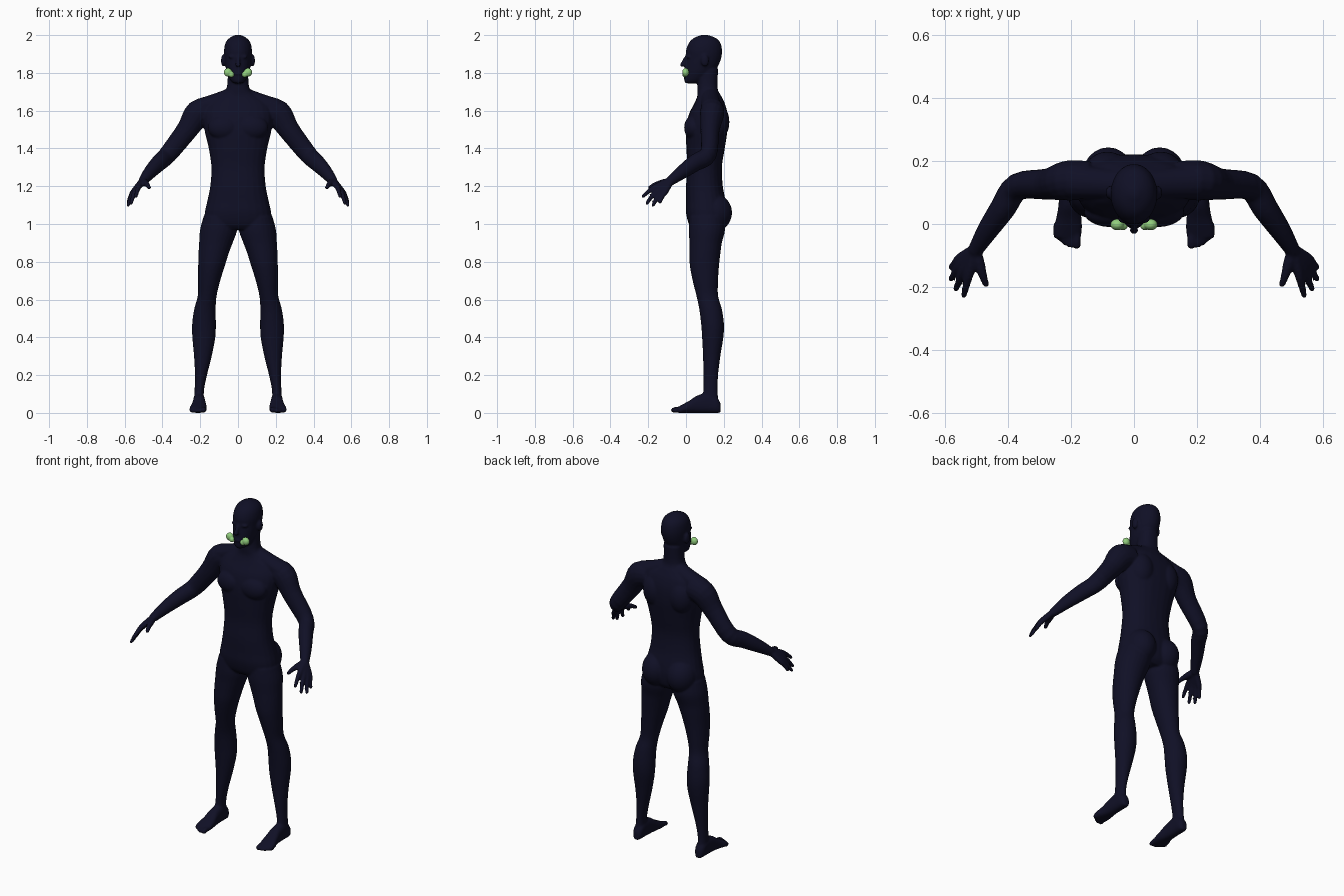
import bpy, bmesh, math
from mathutils import Vector, Matrix

BOTH = (1, -1)


def material(name, rgb):
    m = bpy.data.materials.new(name)
    m.diffuse_color = (*rgb, 1)
    return m


navy = material("dark navy skin", (0.005, 0.005, 0.019))
green = material("light green", (0.29, 0.62, 0.21))


def spline(rows, steps=4):
    """Smooth interpolation through rows of numbers."""
    out = []
    for i in range(len(rows) - 1):
        a, b, c, d = (rows[max(i - 1, 0)], rows[i], rows[i + 1],
                      rows[min(i + 2, len(rows) - 1)])
        for s in range(steps):
            t = s / steps
            out.append([q + 0.5 * t * (r - p + t * (2*p - 5*q + 4*r - w
                        + t * (3*(q - r) + w - p)))
                        for p, q, r, w in zip(a, b, c, d)])
    return out + [list(rows[-1])]


def loft(bm, rings, sides=(1,), power=1.0, n=24):
    """Closed skin over rings of (centre, half axis, half axis)."""
    def sp(v):
        return math.copysign(abs(v) ** power, v)
    for s in sides:
        loops = []
        for c, u, v in rings:
            loop = []
            for k in range(n):
                a = 2 * math.pi * k / n
                p = c + u * sp(math.cos(a)) + v * sp(math.sin(a))
                loop.append(bm.verts.new((s * p.x, p.y, p.z)))
            loops.append(loop)
        for a, b in zip(loops, loops[1:]):
            for k in range(n):
                bm.faces.new((a[k], a[(k+1) % n], b[(k+1) % n], b[k]))
        bm.faces.new(loops[0])
        bm.faces.new(loops[-1])


def stack(bm, rows, sides=(1,), power=1.0):
    """Horizontal sections: z, centre x, half width, front y, back y."""
    loft(bm, [(Vector((cx, (f + b) / 2, z)), Vector((rx, 0, 0)),
               Vector((0, (b - f) / 2, 0)))
              for z, cx, rx, f, b in spline(rows)], sides, power)


def tube(bm, rows, sides=BOTH, steps=4):
    """Limb along points: x, y, z, height radius, side radius."""
    pts = spline(rows, steps)
    rings = []
    for i, p in enumerate(pts):
        t = Vector(pts[min(i + 1, len(pts) - 1)][:3]) - Vector(pts[max(i - 1, 0)][:3])
        t.normalize()
        side = t.cross(Vector((0, 0, 1))).normalized()
        rings.append((Vector(p[:3]), side.cross(t) * p[3], side * p[4]))
    c, u, v = rings[-1]
    rings.append((c + t * u.length * 0.5, u * 0.75, v * 0.75))
    rings.append((c + t * u.length * 0.8, u * 0.35, v * 0.35))
    loft(bm, rings, sides, n=16)


def ball(bm, c, r, sides=BOTH):
    for s in sides:
        m = Matrix.Translation((s * c[0], c[1], c[2])) @ Matrix.Diagonal((*r, 1))
        bmesh.ops.create_uvsphere(bm, u_segments=24, v_segments=16, radius=1, matrix=m)


def finish(bm, name, mat):
    bmesh.ops.recalc_face_normals(bm, faces=bm.faces)
    for f in bm.faces:
        f.smooth = True
    me = bpy.data.meshes.new(name)
    bm.to_mesh(me)
    bm.free()
    me.materials.append(mat)
    ob = bpy.data.objects.new(name, me)
    bpy.context.collection.objects.link(ob)
    return ob


def fuse(ob, voxel, rounds):
    r = ob.modifiers.new("fuse", 'REMESH')
    r.mode = 'VOXEL'
    r.voxel_size = voxel
    r.use_smooth_shade = True
    s = ob.modifiers.new("soften", 'SMOOTH')
    s.factor = 0.5
    s.iterations = rounds


body = bmesh.new()

# torso and neck
stack(body, [(0.97, 0, 0.13, 0.04, 0.18), (1.0, 0, 0.175, 0.015, 0.205),
             (1.06, 0, 0.176, 0.0, 0.215), (1.12, 0, 0.163, 0.0, 0.21),
             (1.2, 0, 0.147, 0.0, 0.195), (1.3, 0, 0.141, 0.007, 0.19),
             (1.4, 0, 0.155, 0.002, 0.205), (1.5, 0, 0.178, 0.0, 0.22),
             (1.58, 0, 0.185, 0.015, 0.22), (1.64, 0, 0.16, 0.045, 0.205),
             (1.68, 0, 0.1, 0.06, 0.185), (1.72, 0, 0.06, 0.06, 0.167),
             (1.82, 0, 0.054, 0.06, 0.17)], power=0.88)
ball(body, (0.075, 0.04, 1.51), (0.085, 0.05, 0.065))     # chest
ball(body, (0.085, 0.16, 1.54), (0.075, 0.07, 0.10))      # shoulder blades
ball(body, (0.082, 0.148, 1.06), (0.085, 0.096, 0.10))    # buttocks
tube(body, [(0.04, 0.125, 1.68, 0.04, 0.045), (0.12, 0.13, 1.645, 0.045, 0.05),
            (0.2, 0.135, 1.615, 0.05, 0.055)])            # neck to shoulder

# head
stack(body, [(1.745, 0, 0.022, 0.0, 0.06), (1.76, 0, 0.04, -0.01, 0.1),
             (1.80, 0, 0.058, -0.01, 0.145), (1.84, 0, 0.067, -0.006, 0.172),
             (1.88, 0, 0.072, 0.0, 0.187), (1.92, 0, 0.074, 0.0, 0.191),
             (1.96, 0, 0.066, 0.016, 0.182), (1.985, 0, 0.045, 0.042, 0.158),
             (2.002, 0, 0.012, 0.085, 0.11)])
tube(body, [(0, 0.004, 1.89, 0.008, 0.009), (0, -0.012, 1.86, 0.01, 0.011),
            (0, -0.022, 1.84, 0.011, 0.014)], (1,))       # nose
ball(body, (0.078, 0.1, 1.865), (0.012, 0.021, 0.032))    # ears
ball(body, (0.026, 0.013, 1.885), (0.026, 0.013, 0.009))  # brows
ball(body, (0, -0.004, 1.797), (0.024, 0.012, 0.010), (1,))  # mouth

# arms
tube(body, [(0.14, 0.14, 1.60, 0.065, 0.06), (0.21, 0.138, 1.585, 0.073, 0.064),
            (0.272, 0.127, 1.495, 0.057, 0.05), (0.37, 0.118, 1.37, 0.05, 0.044),
            (0.417, 0.05, 1.325, 0.046, 0.041), (0.465, -0.02, 1.275, 0.037, 0.034),
            (0.505, -0.085, 1.225, 0.025, 0.024)])

# hands: knuckle then fingertip, with a palm strip running to each knuckle
wrist = (0.505, -0.08, 1.228)
for knuckle, tip in [((0.522, -0.15, 1.203), (0.541, -0.228, 1.145)),
                     ((0.538, -0.142, 1.187), (0.567, -0.208, 1.108)),
                     ((0.549, -0.127, 1.177), (0.582, -0.175, 1.098)),
                     ((0.553, -0.108, 1.172), (0.582, -0.138, 1.115))]:
    mid = [0.5 * (a + b) for a, b in zip(knuckle, tip)]
    mid[2] += 0.006
    tube(body, [(*wrist, 0.018, 0.018), (*knuckle, 0.0155, 0.0155),
                (*mid, 0.0125, 0.0125), (*tip, 0.0095, 0.0095)])
tube(body, [(*wrist, 0.018, 0.018), (0.492, -0.125, 1.218, 0.018, 0.018),
            (0.48, -0.165, 1.207, 0.0135, 0.0135), (0.47, -0.193, 1.192, 0.0105, 0.0105)])

# legs
stack(body, [(1.04, 0.10, 0.082, 0.02, 0.2), (0.97, 0.103, 0.098, 0.015, 0.207),
             (0.9, 0.117, 0.089, 0.018, 0.19), (0.85, 0.128, 0.081, 0.018, 0.183),
             (0.78, 0.14, 0.071, 0.02, 0.175), (0.7, 0.153, 0.059, 0.035, 0.17),
             (0.62, 0.163, 0.05, 0.055, 0.17), (0.55, 0.175, 0.057, 0.07, 0.19),
             (0.47, 0.18, 0.063, 0.08, 0.201), (0.4, 0.181, 0.061, 0.085, 0.198),
             (0.3, 0.186, 0.047, 0.09, 0.182), (0.2, 0.196, 0.032, 0.092, 0.17),
             (0.12, 0.205, 0.025, 0.092, 0.167), (0.06, 0.207, 0.027, 0.08, 0.172),
             (0.03, 0.207, 0.026, 0.08, 0.172)], BOTH)

# feet: y, centre x, half width, top height
foot = spline([(0.183, 0.206, 0.016, 0.05), (0.165, 0.206, 0.028, 0.08),
               (0.12, 0.206, 0.031, 0.105), (0.06, 0.206, 0.034, 0.092),
               (0.02, 0.207, 0.04, 0.066), (-0.02, 0.211, 0.046, 0.044),
               (-0.045, 0.213, 0.042, 0.03)])
loft(body, [(Vector((cx, y, h / 2)), Vector((rx, 0, 0)), Vector((0, 0, h / 2)))
            for y, cx, rx, h in foot], BOTH, power=0.8)
for x, y, r in [(0.182, -0.068, 0.014), (0.204, -0.067, 0.011), (0.22, -0.059, 0.0105),
                (0.235, -0.046, 0.01), (0.247, -0.03, 0.01)]:
    tube(body, [(x, 0.0, 0.02, r, r), (x, y * 0.6, 0.02, r, r), (x, y, r, r, r)])

fuse(finish(body, "body", navy), 0.006, 4)

# green lobes beside the mouth
for s, name in ((1, "left_lobe"), (-1, "right_lobe")):
    lobe = bmesh.new()
    ball(lobe, (0.053, -0.002, 1.803), (0.022, 0.018, 0.023), (s,))
    ball(lobe, (0.036, -0.006, 1.792), (0.016, 0.014, 0.016), (s,))
    fuse(finish(lobe, name, green), 0.003, 3)
